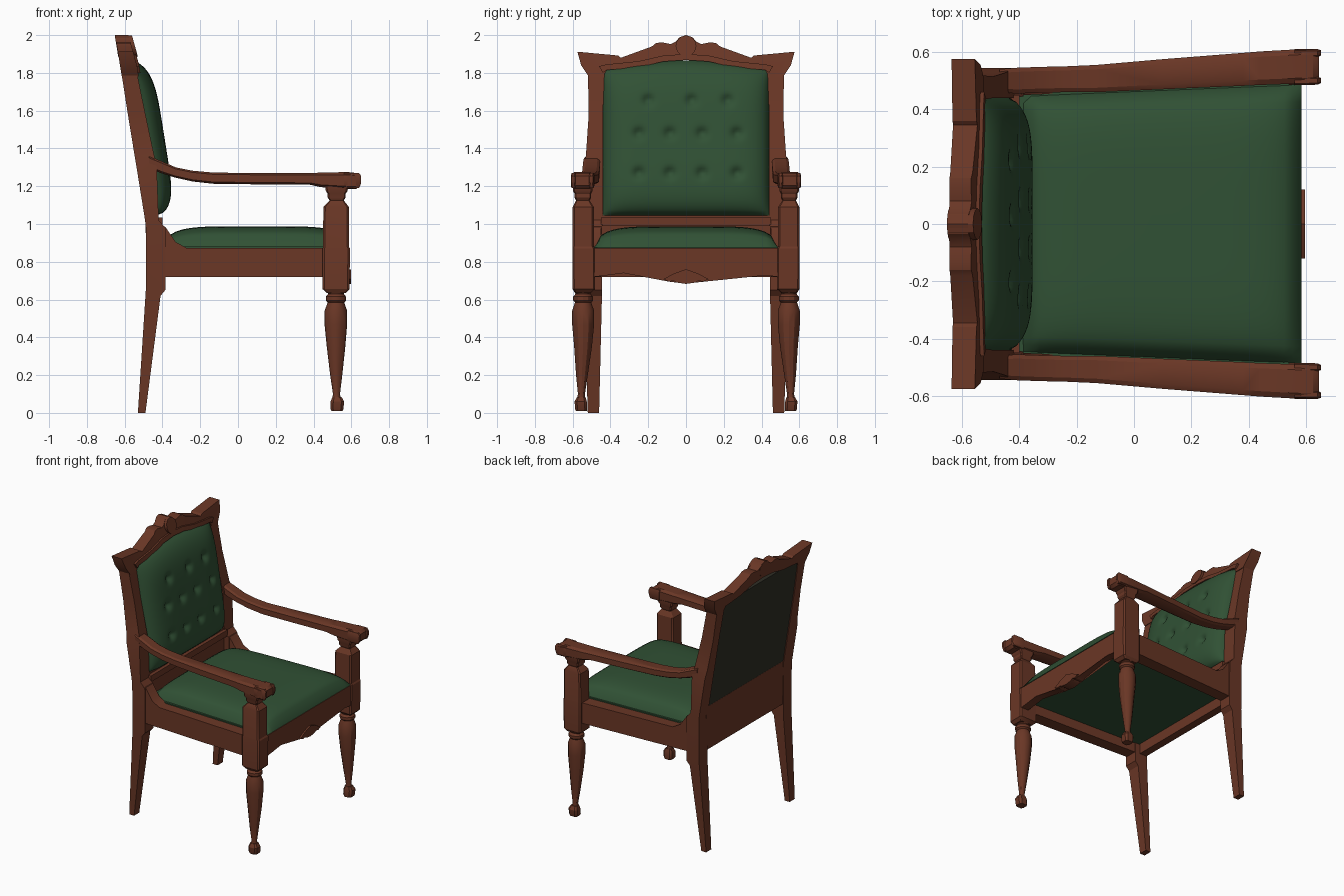
import bpy, bmesh, math

if "Cube" in bpy.data.objects:
    bpy.data.objects.remove(bpy.data.objects["Cube"])


def material(name, rgb):
    m = bpy.data.materials.new(name)
    m.diffuse_color = (*rgb, 1)
    m.use_nodes = True
    m.node_tree.nodes["Principled BSDF"].inputs["Base Color"].default_value = m.diffuse_color
    return m


WOOD = material("red brown wood", (0.145, 0.038, 0.019))
GREEN = material("green upholstery", (0.030, 0.082, 0.035))
OLIVE = material("dark olive backing", (0.028, 0.027, 0.018))


def finish(bm, name, mat, angle=30):
    bmesh.ops.recalc_face_normals(bm, faces=bm.faces)
    me = bpy.data.meshes.new(name)
    bm.to_mesh(me)
    bm.free()
    me.materials.append(mat)
    me.polygons.foreach_set("use_smooth", [True] * len(me.polygons))
    me.set_sharp_from_angle(angle=math.radians(angle))
    ob = bpy.data.objects.new(name, me)
    bpy.context.collection.objects.link(ob)
    return ob


# Unit cross-sections for lofts
def chamfered(k):
    return [(1, k), (k, 1), (-k, 1), (-1, k), (-1, -k), (-k, -1), (k, -1), (1, -k)]


SQUARE = [(1, 1), (-1, 1), (-1, -1), (1, -1)]
ROUND = [(math.cos(i * math.tau / 12), math.sin(i * math.tau / 12)) for i in range(12)]


def loft(name, rows, axis, ring, side=1, mat=WOOD):
    """rows: z,x0,x1,y0,y1 for axis z, or x,y0,y1,z0,z1 for axis x"""
    bm = bmesh.new()
    loops = []
    for t, a0, a1, b0, b1 in rows:
        loop = []
        for u, v in ring:
            a = (a0 + a1) / 2 + u * (a1 - a0) / 2
            b = (b0 + b1) / 2 + v * (b1 - b0) / 2
            co = (a, b * side, t) if axis == "z" else (t, a * side, b)
            loop.append(bm.verts.new(co))
        loops.append(loop)
    n = len(ring)
    for p, q in zip(loops, loops[1:]):
        for i in range(n):
            bm.faces.new((p[i], p[(i + 1) % n], q[(i + 1) % n], q[i]))
    bm.faces.new(loops[0])
    bm.faces.new(loops[-1])
    return finish(bm, name, mat)


def prism(name, outline, fa, fb, mat=WOOD):
    """y-z outline given depth between the two functions x = f(z)"""
    bm = bmesh.new()
    p = [bm.verts.new((fa(z), y, z)) for y, z in outline]
    q = [bm.verts.new((fb(z), y, z)) for y, z in outline]
    n = len(p)
    bm.faces.new(p)
    bm.faces.new(q)
    for i in range(n):
        bm.faces.new((p[i], p[(i + 1) % n], q[(i + 1) % n], q[i]))
    bmesh.ops.triangulate(bm, faces=[f for f in bm.faces if len(f.verts) > 4])
    return finish(bm, name, mat)


def sym(half):
    """mirror a half outline in y; points on the centre line are kept once"""
    return half + [(-y, z) for y, z in reversed(half) if y > 1e-6]


def rear(z):       # rear surface of the leaning back
    return -0.487 - max(0, z - 0.99) * 0.162


def fore(z):       # front surface of the leaning back
    return -0.42 - max(0, z - 1.05) * 0.16


def sheet(name, func, n, mat):
    bm = bmesh.new()
    g = [[bm.verts.new(func(2 * i / n - 1, 2 * j / n - 1)) for j in range(n + 1)] for i in range(n + 1)]
    for i in range(n):
        for j in range(n):
            bm.faces.new((g[i][j], g[i + 1][j], g[i + 1][j + 1], g[i][j + 1]))
    return bm


for s, tag in ((1, "right"), (-1, "left")):
    # Rear leg and back post in one sweep
    loft("back_post_" + tag, [
        (0, -.53, -.49, .46, .52), (.62, -.49, -.41, .445, .54), (.65, -.488, -.385, .445, .542),
        (.98, -.488, -.385, .445, .545), (1.02, -.492, -.42, .44, .545), (1.3, -.537, -.43, .44, .545),
        (1.36, -.547, -.443, .44, .53), (1.58, -.583, -.49, .44, .515), (1.85, -.625, -.545, .43, .52)],
        "z", SQUARE, s)
    # Turned front leg
    loft("front_leg_" + tag, [
        (.07, .497, .545, .533, .577), (.10, .503, .540, .535, .572), (.2, .488, .552, .52, .582),
        (.35, .470, .568, .498, .592), (.47, .458, .578, .486, .603), (.54, .458, .578, .486, .603),
        (.585, .475, .562, .502, .588), (.595, .465, .572, .492, .598), (.615, .465, .572, .492, .598),
        (.63, .478, .56, .505, .585), (.66, .465, .575, .492, .598)], "z", ROUND, s)
    loft("front_foot_" + tag, [
        (.01, .495, .553, .525, .583), (.02, .490, .558, .523, .587), (.06, .490, .562, .525, .590),
        (.085, .500, .548, .533, .577)], "z", chamfered(.6), s)
    # Square block and neck under the arm
    loft("arm_post_" + tag, [
        (.635, .47, .57, .505, .588), (.655, .448, .59, .482, .6), (.87, .448, .593, .482, .602),
        (.88, .45, .587, .488, .6), (1.09, .452, .587, .488, .6), (1.125, .485, .56, .51, .582),
        (1.14, .475, .57, .502, .59), (1.16, .475, .57, .502, .59), (1.175, .465, .58, .495, .598),
        (1.21, .46, .585, .495, .6)], "z", chamfered(.85), s)
    # Curved arm with rounded head
    loft("arm_" + tag, [
        (-.47, .46, .54, 1.295, 1.36), (-.41, .455, .545, 1.27, 1.335), (-.33, .458, .548, 1.245, 1.3),
        (-.24, .46, .55, 1.225, 1.282), (-.13, .46, .555, 1.213, 1.272), (.1, .47, .575, 1.21, 1.27),
        (.38, .482, .597, 1.208, 1.27), (.44, .485, .602, 1.195, 1.272), (.58, .49, .61, 1.185, 1.275),
        (.625, .492, .61, 1.185, 1.27), (.645, .5, .605, 1.205, 1.255)], "x", chamfered(.68), s)
    # Scroll discs at the arm front
    for k, yy in enumerate((.502, .598)):
        loft(f"arm_scroll_{tag}_{k}", [
            (.56, yy - .018, yy + .012, 1.19, 1.27), (.64, yy - .016, yy + .012, 1.19, 1.27),
            (.652, yy - .01, yy + .008, 1.215, 1.255)], "x", chamfered(.6), s)
    # Side rail with rising bracket at the rear
    loft("side_rail_" + tag, [
        (-.41, .45, .535, .72, .99), (-.385, .45, .536, .72, .985), (-.33, .452, .539, .72, .905),
        (-.27, .456, .542, .72, .872), (.46, .488, .58, .72, .872)], "x", SQUARE, s)

# Front rail with shaped lower edge
apron = sym([(0, .683), (.05, .69), (.065, .7), (.09, .695), (.12, .708), (.33, .74), (.42, .728),
             (.49, .72), (.49, .872), (0, .872)])
prism("front_rail", apron, lambda z: .525, lambda z: .585)
trim = sym([(0, .683), (.05, .69), (.065, .7), (.09, .695), (.12, .708), (.06, .74), (0, .76)])
prism("front_rail_carving", trim, lambda z: .55, lambda z: .597)

# Rear rails
box = lambda h, z0, z1: [(-h, z0), (h, z0), (h, z1), (-h, z1)]
prism("rear_rail", box(.46, .72, 1.045), lambda z: rear(z) + .005, lambda z: fore(z) - .005)
prism("rear_rail_bead", box(.45, .99, 1.035), lambda z: -.45, lambda z: -.40)

# Crest rail with ears, centre ornament and bead
lower = [(.44, 1.8), (.42, 1.815), (.25, 1.83), (.12, 1.86), (0, 1.868)]
crest = sym([(0, 2.0), (.035, 1.988), (.055, 1.965), (.08, 1.952), (.13, 1.962), (.16, 1.957), (.18, 1.94),
             (.345, 1.88), (.36, 1.892), (.575, 1.912), (.555, 1.84), (.515, 1.78), (.44, 1.78)] + lower[1:])
crest_front = lambda z: -.535 - max(0, z - 1.84) * .28 + min(0, z - 1.84) * -.16
prism("crest_rail", crest, lambda z: rear(z), crest_front)
rosette = [(.055 * u, 1.943 + .056 * v) for u, v in ROUND]
prism("crest_ornament", rosette, lambda z: rear(z) - .002, lambda z: crest_front(z) + .018)
bead = sym([(0, 1.9), (.12, 1.892), (.25, 1.862), (.42, 1.845), (.46, 1.835)] + lower)
prism("crest_bead", bead, lambda z: rear(z) + .02, lambda z: crest_front(z) + .012)

# Flat backing on the rear
prism("back_panel", box(.445, 1.04, 1.835), lambda z: rear(z) + .006, lambda z: fore(z) - .02, OLIVE)

# Tufted back cushion
TUFTS = [(y, 1.655) for y in (-.2, .03, .22)] + [(y, z) for z in (1.48, 1.27) for y in (-.25, -.085, .085, .27)]


def back_cushion(u, v):
    top = 1.82 + .045 * (1 - u * u)
    y = .442 * u
    z = 1.045 + (top - 1.045) * (v + 1) / 2
    x = fore(z) - .012 + .108 * ((1 - abs(u) ** 6) * (1 - abs(v) ** 5)) ** .6
    for ty, tz in TUFTS:
        x -= .03 * math.exp(-((y - ty) ** 2 + (z - tz) ** 2) / .0007)
    return x, y, z


finish(sheet("back_cushion", back_cushion, 56, GREEN), "back_cushion", GREEN, 60)


# Domed seat cushion and its underside
def seat(u, v):
    half = .468 + .02 * u
    edge = max(0, (1 - abs(u) ** 5) * (1 - abs(v) ** 5))
    return .0975 + .4875 * u, half * v, .875 + .113 * edge ** .4


finish(sheet("seat", seat, 32, GREEN), "seat", GREEN, 60)
loft("seat_base", [(-.42, -.46, .46, .79, .88), (.54, -.495, .495, .79, .88)], "x", SQUARE, 1, GREEN)
